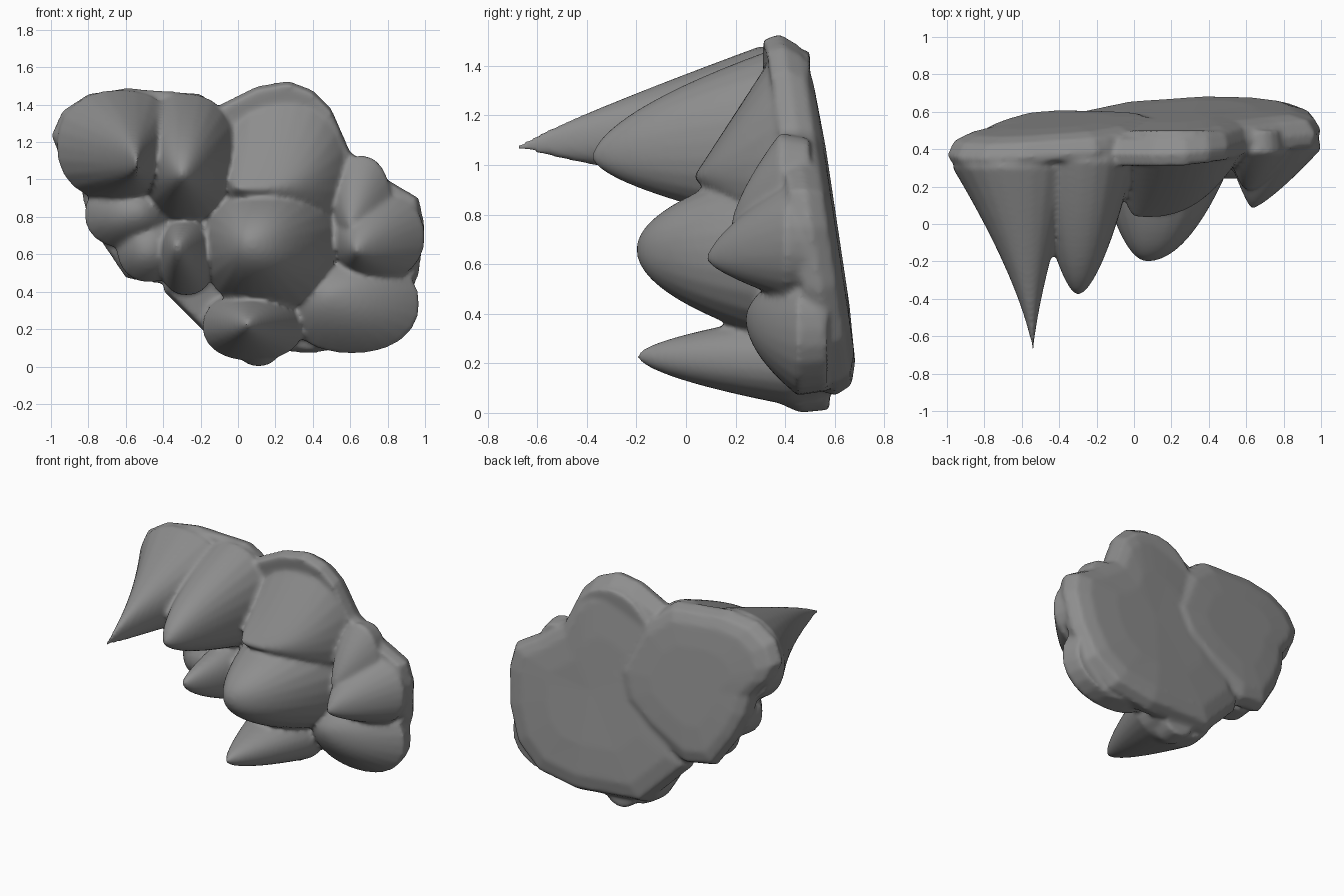
import bpy, bmesh, math
from mathutils import Vector

old = bpy.data.objects.get("Cube")
if old:
    bpy.data.objects.remove(old, do_unlink=True)

stone = bpy.data.materials.new("grey stone")
stone.use_nodes = True
grey = (0.27, 0.27, 0.27, 1)
stone.diffuse_color = grey
stone.node_tree.nodes["Principled BSDF"].inputs["Base Color"].default_value = grey

bm = bmesh.new()


def mix(a, b, t):
    return a + (b - a) * t


def loft(rings):
    """Skin a row of equal closed rings and cap both ends."""
    rows = [[bm.verts.new(point) for point in ring] for ring in rings]
    count = len(rows[0])
    for a, b in zip(rows, rows[1:]):
        for i in range(count):
            j = (i + 1) % count
            bm.faces.new((a[i], a[j], b[j], b[i]))
    for row in (rows[0], rows[-1]):
        middle = bm.verts.new(sum((v.co for v in row), Vector()) / count)
        for i in range(count):
            bm.faces.new((row[i], row[(i + 1) % count], middle))


def oval(y, left, right, low, high, sides=24):
    """Slightly squared oval across the y axis."""
    ring = []
    for i in range(sides):
        c, s = math.cos(math.tau * i / sides), math.sin(math.tau * i / sides)
        k = (abs(c) ** 2.2 + abs(s) ** 2.2) ** (-1 / 2.2)
        ring.append((mix(left, right, (1 + c * k) / 2), y, mix(low, high, (1 + s * k) / 2)))
    return ring


def lump(tip, root, width, height, widen, rise, steps=14):
    """Rock point growing from its tip back to a root plane by power curves."""
    x, y, z = tip
    rings = []
    for i in range(steps + 1):
        t = mix(0.004, 1, (i / steps) ** 1.5)
        u, v = t ** widen, t ** rise
        rings.append(oval(mix(y, root, t), mix(x, width[0], u), mix(x, width[1], u),
                          mix(z, height[0], v), mix(z, height[1], v)))
    # sink the root into the slab behind
    rings.append([(mix(px, x, 0.06), py + 0.12, mix(pz, z, 0.06)) for px, py, pz in rings[-1]])
    loft(rings)


def back_y(x, z):
    """Back face: leans forward with height and turns toward one side."""
    return 0.68 - 0.15 * (z - 0.3) + 0.06 * min(x - 0.4, 0)


def plate(outline, centre, depth, proud):
    """Leaning slab with a rounded rim."""
    cx, cz = centre
    rings = []
    for scale, drop in ((0.5, 0), (0.8, 0.01), (0.94, 0.04), (1, 0.11), (0.97, depth)):
        ring = []
        for x, z in outline:
            px, pz = mix(cx, x, scale), mix(cz, z, scale)
            ring.append((px, back_y(px, pz) + proud - drop, pz))
        rings.append(ring)
    loft(rings)


# Main back slab
plate([(-.4, .4), (-.2, .2), (-.1, .1), (.4, .07), (.7, .12), (.88, .27), (.97, .5), (1, .75),
       (.97, .9), (.8, 1), (.6, 1.15), (.5, 1.38), (.4, 1.48), (.27, 1.53), (.1, 1.5),
       (-.1, 1.4), (-.3, 1.1), (-.4, .7)], centre=(.3, .75), depth=.18, proud=0)
# Overlapping side slab
plate([(-1, 1.24), (-.94, 1.37), (-.8, 1.46), (-.6, 1.49), (-.2, 1.46), (0, 1.3), (.17, .95),
       (.1, .75), (-.1, .6), (-.4, .44), (-.6, .47), (-.74, .68), (-.82, .85), (-.85, 1),
       (-.96, 1.13)], centre=(-.4, 1), depth=.15, proud=.025)

# Upper long spike and its neighbour
lump(tip=(-.54, -.7, 1.07), root=.3, width=(-.97, -.3), height=(.88, 1.48), widen=1.4, rise=.9)
lump(tip=(-.3, -.38, 1.03), root=.33, width=(-.55, 0), height=(.76, 1.46), widen=.6, rise=.6)
# Tall top face sloping down to a low nose
lump(tip=(.03, .03, .95), root=.38, width=(-.1, .58), height=(.6, 1.49), widen=.4, rise=1)
# Blunt middle lump
lump(tip=(.07, -.2, .66), root=.33, width=(-.2, .52), height=(.3, 1), widen=.5, rise=.5)
# Small side spike and the stepped flank behind it
lump(tip=(-.33, -.14, .65), root=.33, width=(-.43, -.12), height=(.38, .8), widen=.6, rise=.6)
lump(tip=(-.55, .12, .83), root=.33, width=(-.82, -.35), height=(.63, 1), widen=.5, rise=.5)
lump(tip=(-.48, .17, .63), root=.33, width=(-.65, -.3), height=(.45, .85), widen=.5, rise=.5)
# Bottom spike and the foot under it
lump(tip=(.05, -.2, .23), root=.42, width=(-.19, .35), height=(.03, .4), widen=.75, rise=.6)
lump(tip=(.1, .1, .2), root=.46, width=(-.03, .25), height=(0, .35), widen=.6, rise=.8)
# Right spike, its high shoulder, and the lump under it
lump(tip=(.63, .08, .62), root=.4, width=(.49, 1), height=(.46, .93), widen=.8, rise=.7)
lump(tip=(.6, .18, .75), root=.38, width=(.5, .82), height=(.6, 1.13), widen=.7, rise=.7)
lump(tip=(.5, .24, .38), root=.45, width=(.25, .97), height=(.07, .6), widen=.55, rise=.55)

bmesh.ops.recalc_face_normals(bm, faces=bm.faces)
mesh = bpy.data.meshes.new("rock_formation")
bm.to_mesh(mesh)
bm.free()
mesh.materials.append(stone)
rock = bpy.data.objects.new("rock_formation", mesh)
bpy.context.collection.objects.link(rock)

# Fuse all lumps into one weathered skin
fuse = rock.modifiers.new("fuse", "REMESH")
fuse.mode = "VOXEL"
fuse.voxel_size = 0.015
fuse.use_smooth_shade = True
soften = rock.modifiers.new("soften", "SMOOTH")
soften.factor = 0.5
soften.iterations = 5
